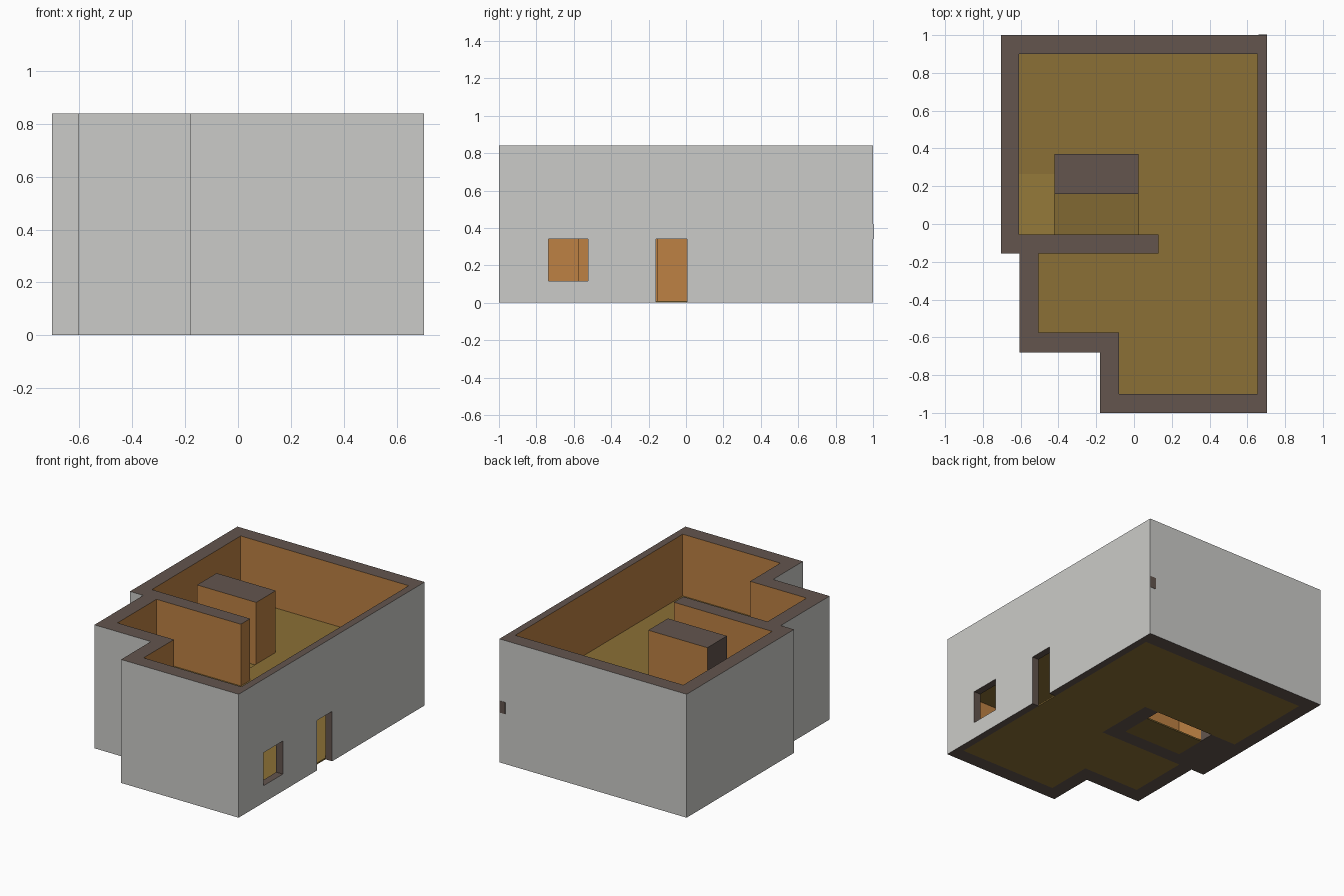
import bpy, bmesh

if "Cube" in bpy.data.objects:
    bpy.data.objects.remove(bpy.data.objects["Cube"])


def colour(name, r, g, b):
    m = bpy.data.materials.new(name)
    m.diffuse_color = (r, g, b, 1)
    m.use_nodes = True
    m.node_tree.nodes["Principled BSDF"].inputs["Base Color"].default_value = m.diffuse_color
    return m


GREY = colour("exterior grey", .60, .60, .58)
ORANGE = colour("interior orange", .51, .22, .056)
BROWN = colour("cut brown", .125, .091, .076)
FLOOR = colour("floor olive", .26, .163, .037)
PALE = colour("landing olive", .30, .193, .042)
DARK = colour("stair olive", .22, .139, .032)
WALL = [GREY, ORANGE, BROWN]
H, MID, T = .84, .42, .01          # wall top, upper floor level, floor thickness


def prism(name, loops, z0, z1, mats, sides, cap, rule=None):
    """Vertical prism; the first loop is the outline, further loops are holes."""
    bm = bmesh.new()
    rings = []
    for z in (z0, z1):
        ring = [[bm.verts.new((x, y, z)) for x, y in lp] for lp in loops]
        edges = [bm.edges.new((r[i - 1], r[i])) for r in ring for i in range(len(r))]
        bmesh.ops.triangle_fill(bm, use_beauty=True, use_dissolve=False, edges=edges)
        rings.append(ring)
    for f in bm.faces:
        f.material_index = cap
    for low, high, mi in zip(rings[0], rings[1], sides):
        for i in range(len(low)):
            f = bm.faces.new((low[i - 1], low[i], high[i], high[i - 1]))
            f.material_index = mi
    bmesh.ops.recalc_face_normals(bm, faces=bm.faces)
    if rule:
        for f in bm.faces:
            if rule(f.normal):
                f.material_index = 2
    me = bpy.data.meshes.new(name)
    bm.to_mesh(me)
    bm.free()
    for m in mats:
        me.materials.append(m)
    ob = bpy.data.objects.new(name, me)
    bpy.context.collection.objects.link(ob)
    return ob


def rect(x0, x1, y0, y1):
    return [(x0, y0), (x1, y0), (x1, y1), (x0, y1)]


def floor(name, loop, z, mat):
    return prism(name, [loop], z, z + T, [mat], [0], 0)


def inner_wall(name, r, z0, z1, rule=None):
    return prism(name, [rect(*r)], z0, z1, WALL, [1], 2, rule)


# Outer shell with the partition that runs in from the left
outer = [(-.705, 1), (-.705, -.155), (-.605, -.155), (-.605, -.68), (-.18, -.68),
         (-.18, -1), (.705, -1), (.705, 1)]
room = [(-.61, .9), (.655, .9), (.655, -.9), (-.08, -.9), (-.08, -.575),
        (-.505, -.575), (-.505, -.155), (.13, -.155)]
shell = prism("walls", [outer, room + [(.13, -.055), (-.61, -.055)]], 0, H, WALL, [0, 1], 2)

# Window and door openings in the right wall
for name, y0, y1, z0 in (("window", -.735, -.525, .115), ("door", -.16, .005, -.05)):
    cut = prism(name + "_cutter", [rect(.62, .75, y0, y1)], z0, .34, WALL, [2], 2)
    cut.hide_render = True
    cut.hide_set(True)
    mod = shell.modifiers.new(name, 'BOOLEAN')
    mod.operation = 'DIFFERENCE'
    mod.solver = 'EXACT'
    mod.object = cut

# Brown patch at the back right corner
prism("back_patch", [rect(.66, .704, .999, 1.002)], .34, MID, [BROWN], [0], 0)

# Lower storey: stair walls and floors
inner_wall("stair_wall_right", (.025, .13, -.055, .265), 0, MID - T)
inner_wall("stair_wall_left", (-.61, -.42, -.055, .16), 0, MID - T)
inner_wall("stair_jamb", (-.61, -.42, .16, .265), 0, MID - T, lambda n: n.x > .5)
floor("lower_floor", room + [(.13, .265), (.025, .265), (-.42, .265), (-.61, .265)], 0, FLOOR)
floor("stair_floor", rect(-.42, .025, -.055, .16), 0, DARK)

# Upper storey: floor round the stairwell, landing and the thick wall block
floor("upper_floor", room + [(.13, -.055), (.025, -.055), (.025, .16), (-.42, .16),
                             (-.42, .265), (-.61, .265)], MID - T, FLOOR)
floor("landing", rect(-.61, -.42, -.055, .265), MID - T, PALE)
inner_wall("wall_block", (-.42, .025, .16, .37), MID - T, H, lambda n: n.x < -.5)
